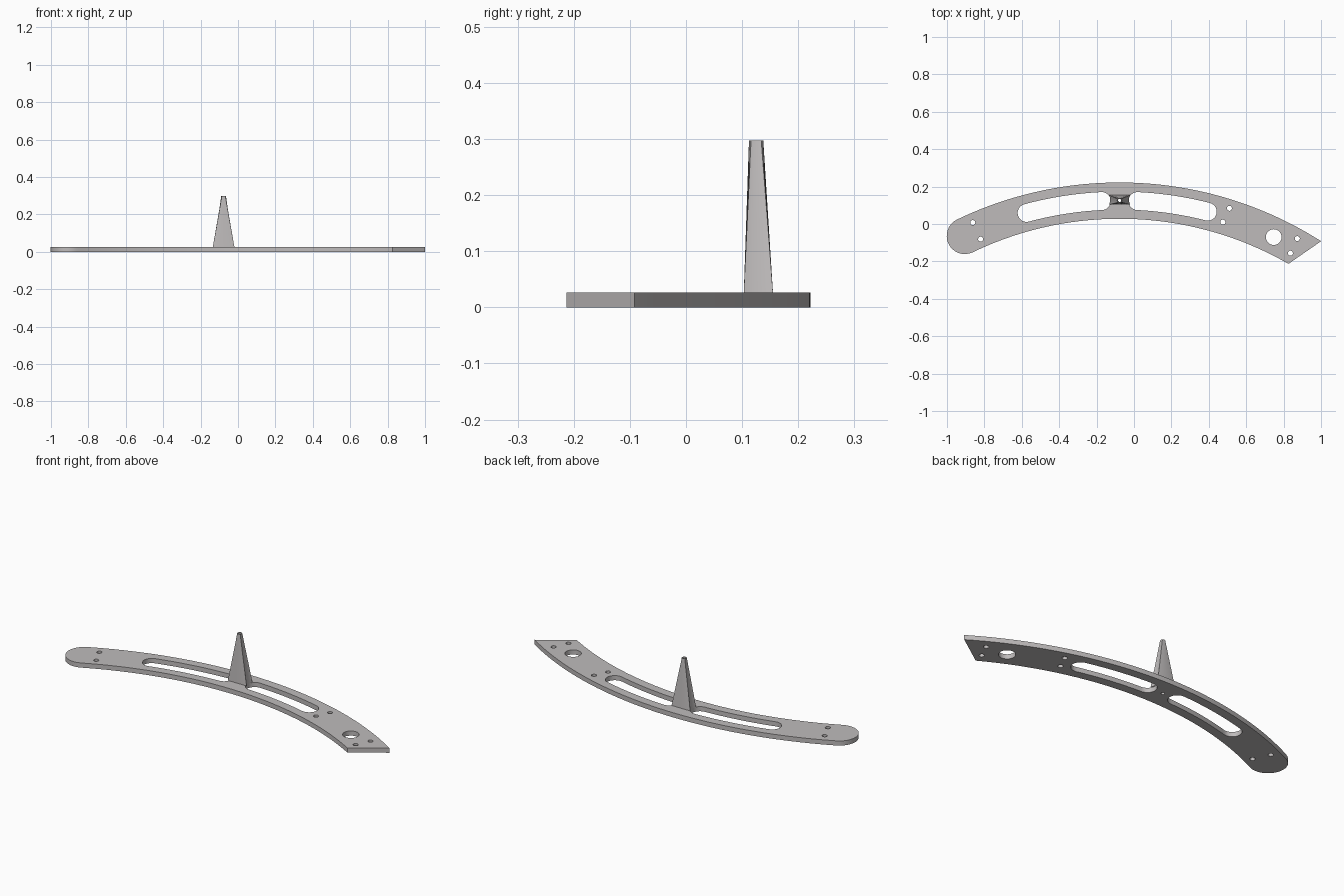
import bpy, bmesh
from math import sin, cos, sqrt, pi, radians

old = bpy.data.objects.get("Cube")
if old:
    bpy.data.objects.remove(old, do_unlink=True)

CX, CY = -0.077, -1.783          # centre of the curved arm
R_OUT, R_IN = 2.005, 1.811
R_MID = (R_OUT + R_IN) / 2
THICK, POST_TOP = 0.026, 0.297
BORE = 0.009

grey = bpy.data.materials.new("light warm grey")
grey.use_nodes = True
colour = (0.52, 0.50, 0.50, 1)
grey.diffuse_color = colour
grey.node_tree.nodes["Principled BSDF"].inputs["Base Color"].default_value = colour


def polar(r, deg):
    a = radians(deg)
    return CX + r * sin(a), CY + r * cos(a)


def arc(r, start, end, n=40):
    return [polar(r, start + (end - start) * i / n) for i in range(n + 1)]


def cap(deg, radius, side, n=16):
    """Half circle on the middle line; side -1 bulges left, +1 right."""
    x, y = polar(R_MID, deg)
    pts = []
    for i in range(1, n):
        t = pi * i / n
        along, out = side * radius * sin(t), side * radius * cos(t)
        a = radians(deg)
        pts.append((x + along * cos(a) + out * sin(a),
                    y - along * sin(a) + out * cos(a)))
    return pts


def slot(start, end, half):
    return (arc(R_MID + half, start, end) + cap(end, half, 1)
            + arc(R_MID - half, end, start) + cap(start, half, -1))


def circle(x, y, r, n=24):
    return [(x + r * cos(2 * pi * i / n), y + r * sin(2 * pi * i / n)) for i in range(n)]


# Curved plate with slots and holes
outline = (arc(R_OUT, -25.7, 32.5, 64) + arc(R_IN, 29.9, -25.7, 64)
           + cap(-25.7, (R_OUT - R_IN) / 2, -1))
loops = [outline, slot(-15.1, -2.87, 0.048), slot(2.87, 14.3, 0.048)]
for x, y in [(-0.862, 0.007), (-0.82, -0.081), (0.51, 0.084),
             (0.475, 0.01), (0.873, -0.078), (0.836, -0.156)]:
    loops.append(circle(x, y, 0.0135))
loops.append(circle(0.747, -0.07, 0.042, 40))
loops.append(circle(CX, 0.127, BORE))

curve = bpy.data.curves.new("plate_profile", "CURVE")
curve.dimensions = "2D"
curve.fill_mode = "BOTH"
curve.extrude = THICK / 2
for pts in loops:
    spline = curve.splines.new("POLY")
    spline.points.add(len(pts) - 1)
    for p, (x, y) in zip(spline.points, pts):
        p.co = (x, y, 0, 1)
    spline.use_cyclic_u = True
profile = bpy.data.objects.new("plate_profile", curve)
bpy.context.collection.objects.link(profile)
bpy.context.view_layer.update()
mesh = bpy.data.meshes.new_from_object(profile.evaluated_get(bpy.context.evaluated_depsgraph_get()))
bpy.data.objects.remove(profile, do_unlink=True)
bm = bmesh.new()
bm.from_mesh(mesh)
bmesh.ops.remove_doubles(bm, verts=bm.verts, dist=0.00001)
bmesh.ops.translate(bm, verts=bm.verts, vec=(0, 0, THICK / 2))
bmesh.ops.recalc_face_normals(bm, faces=bm.faces)
bm.to_mesh(mesh)
bm.free()
plate = bpy.data.objects.new("curved_plate", mesh)

# Hollow post: waisted base blended to a round tip
N, HALF = 8, 0.026
base = []
for side in (1, -1):
    for i in range(N):           # hollow end following the slot
        t = side * HALF * (2 * i / N - 1)
        base.append((side * (0.098 - sqrt(0.048 ** 2 - t * t)), t))
    corner = 0.098 - sqrt(0.048 ** 2 - HALF ** 2)
    for i in range(N):           # flat front or back
        base.append((side * corner * (1 - 2 * i / N), side * HALF))


def ring(bm, pts, y, z):
    return [bm.verts.new((CX + px, y + py, z)) for px, py in pts]


def round_ring(r):
    n = 4 * N
    return [(r * cos(2 * pi * i / n - pi / 4), r * sin(2 * pi * i / n - pi / 4)) for i in range(n)]


bm = bmesh.new()
rings = [ring(bm, base, 0.129, THICK), ring(bm, round_ring(0.0128), 0.125, POST_TOP),
         ring(bm, round_ring(BORE), 0.125, POST_TOP), ring(bm, round_ring(BORE), 0.127, THICK)]
for lower, upper in zip(rings, rings[1:]):
    for i in range(4 * N):
        j = (i + 1) % (4 * N)
        bm.faces.new((lower[i], lower[j], upper[j], upper[i]))
bmesh.ops.recalc_face_normals(bm, faces=bm.faces)
mesh = bpy.data.meshes.new("tapered_post")
bm.to_mesh(mesh)
bm.free()
post = bpy.data.objects.new("tapered_post", mesh)

for obj in (plate, post):
    bpy.context.collection.objects.link(obj)
    obj.data.materials.clear()
    obj.data.materials.append(grey)
    bpy.ops.object.select_all(action="DESELECT")
    obj.select_set(True)
    bpy.context.view_layer.objects.active = obj
    bpy.ops.object.shade_smooth_by_angle(angle=radians(25))
